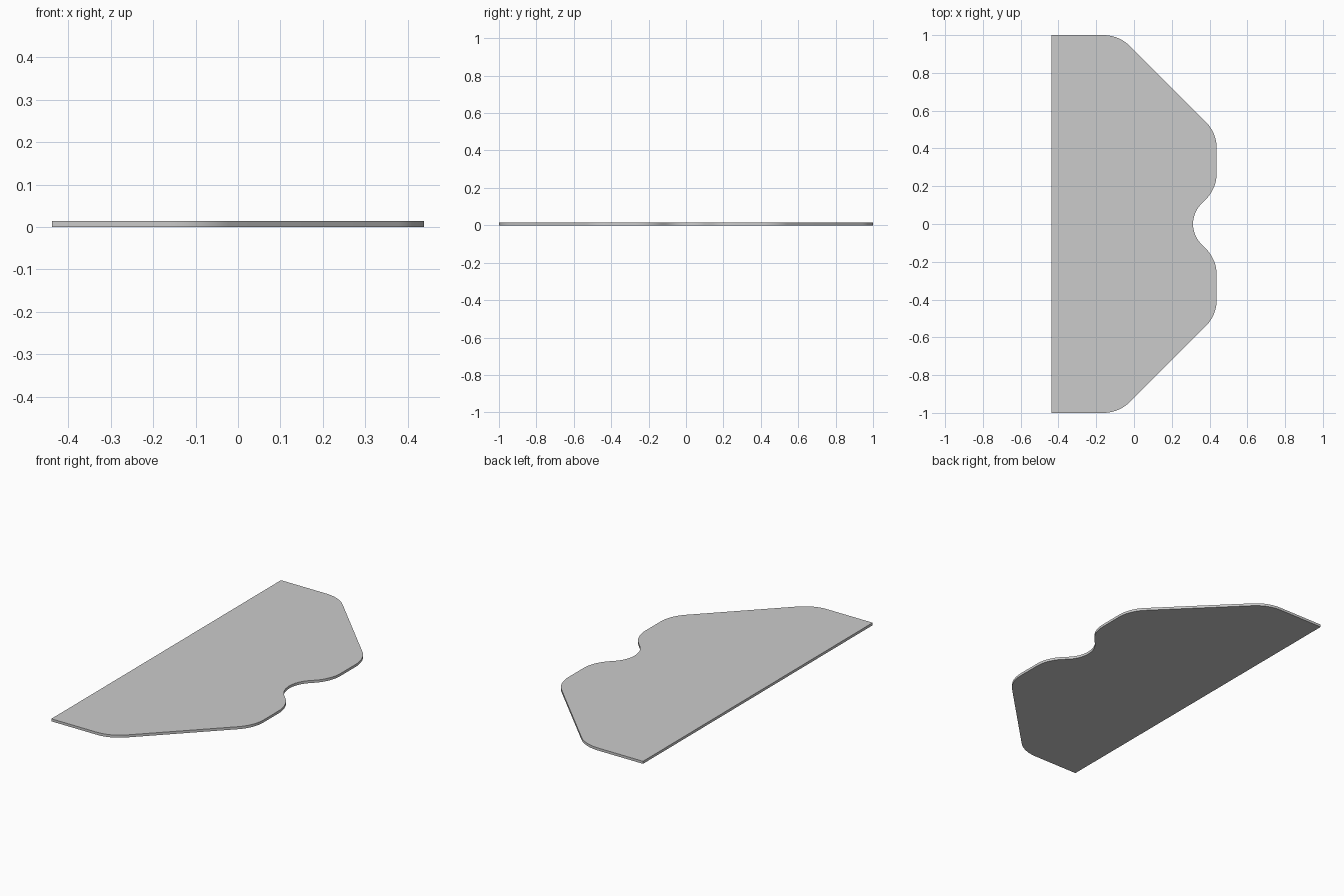
import bpy, bmesh
from math import pi, tan, sin
from mathutils import Vector

if "Cube" in bpy.data.objects:
    bpy.data.objects.remove(bpy.data.objects["Cube"])

THICKNESS = 0.014


def fillet(prev, corner, nxt, radius, steps=12):
    """Points of a circular arc rounding one corner."""
    p, c, n = Vector(prev), Vector(corner), Vector(nxt)
    a, b = (p - c).normalized(), (n - c).normalized()
    half = a.angle(b) / 2
    centre = c + (a + b).normalized() * radius / sin(half)
    v0 = c + a * radius / tan(half) - centre
    v1 = c + b * radius / tan(half) - centre
    sweep = pi - 2 * half
    return [centre + (v0 * sin((1 - i / steps) * sweep) + v1 * sin(i / steps * sweep)) / sin(sweep)
            for i in range(steps + 1)]


# Corner points with fillet radius: upper half, notch, then mirrored lower half
upper = [(-0.438, 1.0, 0), (-0.08, 1.0, 0.2), (0.438, 0.483, 0.2), (0.438, 0.188, 0.2)]
notch = [(0.25, 0.0, 0.151)]
lower = [(x, -y, r) for x, y, r in reversed(upper)]
corners = upper + notch + lower

outline = []
for i, (x, y, r) in enumerate(corners):
    if r == 0:
        outline.append(Vector((x, y)))
    else:
        before, after = corners[i - 1], corners[(i + 1) % len(corners)]
        outline += fillet(before[:2], (x, y), after[:2], r)

# Flat plate extruded from the outline
bm = bmesh.new()
base = bm.faces.new([bm.verts.new((p.x, p.y, 0)) for p in outline])
top = bmesh.ops.extrude_face_region(bm, geom=[base], use_keep_orig=True)
bmesh.ops.translate(bm, vec=(0, 0, THICKNESS),
                    verts=[v for v in top["geom"] if isinstance(v, bmesh.types.BMVert)])
bmesh.ops.recalc_face_normals(bm, faces=bm.faces)
mesh = bpy.data.meshes.new("notched_plate")
bm.to_mesh(mesh)
bm.free()
plate = bpy.data.objects.new("notched_plate", mesh)
bpy.context.collection.objects.link(plate)

# Smooth rounded rim, sharp top and bottom edges
bpy.context.view_layer.objects.active = plate
plate.select_set(True)
bpy.ops.object.shade_smooth_by_angle(angle=pi / 6)
